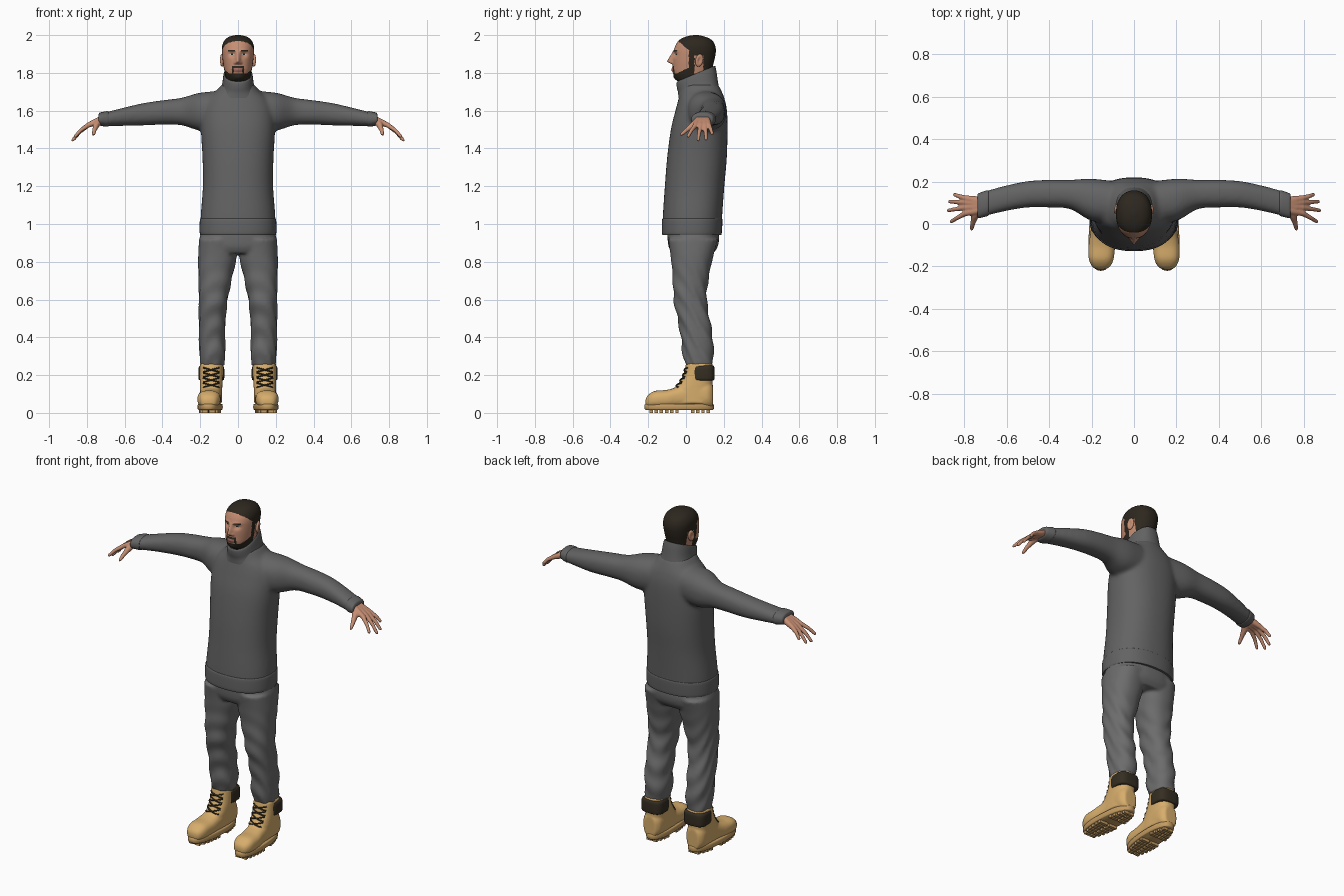
import bpy, bmesh, math
from mathutils import Matrix, Vector


def mat(name, r, g, b):
    m = bpy.data.materials.new(name)
    m.diffuse_color = (r, g, b, 1)
    return m


SKIN = mat("skin", 0.56, 0.27, 0.17)
HAIR = mat("dark_hair", 0.026, 0.02, 0.013)
LIP = mat("lips", 0.38, 0.15, 0.11)
EYE = mat("eye_white", 0.6, 0.55, 0.5)
KNIT = mat("grey_knit", 0.125, 0.125, 0.125)
CLOTH = mat("grey_cloth", 0.15, 0.15, 0.15)
TAN = mat("tan_leather", 0.68, 0.42, 0.15)
SOLE = mat("tan_rubber", 0.55, 0.33, 0.12)
DARK = mat("dark_brown", 0.035, 0.027, 0.016)


def loft(bm, rows, axis="z", sx=1, seg=48, steps=6, p=2.3):
    """Smooth loft through rows (t, u0, u1, v0, v1) along an axis, capped."""
    rings, n = [], len(rows)
    for i in range(n - 1):
        r = [Vector(rows[min(max(k, 0), n - 1)]) for k in (i - 1, i, i + 1, i + 2)]
        for s in range(steps + (i == n - 2)):
            f = s / steps
            t, u0, u1, v0, v1 = r[1] + 0.5 * f * (r[2] - r[0] + f * (
                2 * r[0] - 5 * r[1] + 4 * r[2] - r[3] + f * (3 * (r[1] - r[2]) + r[3] - r[0])))
            ring = []
            for k in range(seg):
                a = 2 * math.pi * k / seg
                c, d = math.cos(a), math.sin(a)
                u = (u0 + u1 + (u1 - u0) * math.copysign(abs(c) ** (2 / p), c)) / 2
                v = (v0 + v1 + (v1 - v0) * math.copysign(abs(d) ** (2 / p), d)) / 2
                x, y, z = {"z": (u, v, t), "x": (t, u, v), "y": (u, t, v)}[axis]
                ring.append(bm.verts.new((x * sx, y, z)))
            rings.append(ring)
    skin_rings(bm, rings)
    return [v for ring in rings for v in ring]


def skin_rings(bm, rings):
    seg = len(rings[0])
    for a, b in zip(rings, rings[1:]):
        for k in range(seg):
            j = (k + 1) % seg
            bm.faces.new((a[k], a[j], b[j], b[k]))
    bm.faces.new(rings[0])
    bm.faces.new(rings[-1])


def tube(bm, pts, radii, seg=10):
    pts, rings = [Vector(p) for p in pts], []
    for i, (c, r) in enumerate(zip(pts, radii)):
        d = pts[min(i + 1, len(pts) - 1)] - pts[max(i - 1, 0)]
        q = d.to_track_quat("Z", "Y")
        rings.append([bm.verts.new(c + q @ Vector((r * math.cos(2 * math.pi * k / seg),
                      r * math.sin(2 * math.pi * k / seg), 0))) for k in range(seg)])
    skin_rings(bm, rings)


def part(name, bm, mats, voxel=0, relax=0, mirror=False, angle=0.8):
    bmesh.ops.recalc_face_normals(bm, faces=bm.faces[:])
    me = bpy.data.meshes.new(name)
    bm.to_mesh(me)
    bm.free()
    ob = bpy.data.objects.new(name, me)
    bpy.context.collection.objects.link(ob)
    for m in mats:
        me.materials.append(m)
    bpy.ops.object.select_all(action="DESELECT")
    ob.select_set(True)
    bpy.context.view_layer.objects.active = ob
    bpy.ops.object.shade_smooth_by_angle(angle=angle)
    if mirror:
        ob.modifiers.new("mirror", "MIRROR").use_mirror_merge = False
    if voxel:
        m = ob.modifiers.new("fuse", "REMESH")
        m.mode, m.voxel_size, m.use_smooth_shade = "VOXEL", voxel, True
        s = ob.modifiers.new("relax", "SMOOTH")
        s.factor, s.iterations = 0.5, relax
    return ob


# Sweater: torso and sleeves fused
bm = bmesh.new()
loft(bm, [(z, -w, w, a, b) for z, w, a, b in (
    (0.945, 0.2, -0.124, 0.186), (1.05, 0.197, -0.122, 0.192), (1.2, 0.186, -0.112, 0.203),
    (1.35, 0.188, -0.1, 0.216), (1.5, 0.196, -0.08, 0.22), (1.6, 0.19, -0.056, 0.217),
    (1.66, 0.165, -0.04, 0.205), (1.7, 0.12, -0.03, 0.19), (1.74, 0.085, -0.025, 0.17))])
for s in (1, -1):
    loft(bm, [(0.08, 0.0, 0.2, 1.5, 1.705), (0.2, 0.015, 0.213, 1.495, 1.695),
              (0.3, 0.07, 0.208, 1.523, 1.668), (0.4, 0.078, 0.208, 1.526, 1.655),
              (0.5, 0.078, 0.202, 1.522, 1.64), (0.6, 0.062, 0.182, 1.52, 1.617),
              (0.7, 0.038, 0.155, 1.518, 1.592), (0.735, 0.03, 0.142, 1.525, 1.585)], "x", s)
part("sweater", bm, [KNIT], 0.01, 8)

bm = bmesh.new()
loft(bm, [(0.943, -0.2, 0.2, -0.125, 0.187), (0.96, -0.203, 0.203, -0.128, 0.19),
          (1.02, -0.202, 0.202, -0.127, 0.193), (1.03, -0.196, 0.196, -0.121, 0.189)], seg=64)
part("sweater_hem", bm, [KNIT])

bm = bmesh.new()
loft(bm, [(0.685, 0.04, 0.157, 1.519, 1.594), (0.695, 0.036, 0.158, 1.515, 1.597),
          (0.73, 0.028, 0.146, 1.521, 1.59), (0.738, 0.034, 0.138, 1.53, 1.582)], "x")
part("sleeve_cuff", bm, [KNIT], mirror=True)

# Turtleneck collar, tilted down to the front, with a rolled rim
bm = bmesh.new()
for v in loft(bm, [(1.67, -0.115, 0.115, -0.04, 0.185), (1.72, -0.088, 0.088, -0.042, 0.17),
                   (1.78, -0.078, 0.078, -0.05, 0.158), (1.795, -0.074, 0.074, -0.048, 0.154),
                   (1.792, -0.068, 0.068, -0.042, 0.148), (1.75, -0.066, 0.066, -0.035, 0.145)]):
    v.co.z += 0.42 * (v.co.y - 0.055) * min(1, (v.co.z - 1.66) / 0.1)
part("sweater_collar", bm, [KNIT], angle=1.2)

# Trousers: hips and legs fused, with soft folds
bm = bmesh.new()
loft(bm, [(z, -w, w, a, b) for z, w, a, b in (
    (1.0, 0.18, -0.1, 0.165), (0.93, 0.203, -0.098, 0.175),
    (0.88, 0.207, -0.092, 0.168), (0.845, 0.2, -0.075, 0.145))])
for s in (1, -1):
    for v in loft(bm, [(0.92, 0.005, 0.206, -0.095, 0.17), (0.82, 0.008, 0.211, -0.08, 0.142),
                       (0.7, 0.035, 0.208, -0.07, 0.118), (0.6, 0.055, 0.206, -0.065, 0.11),
                       (0.5, 0.066, 0.206, -0.045, 0.125), (0.4, 0.069, 0.206, -0.027, 0.142),
                       (0.3, 0.068, 0.202, -0.016, 0.146), (0.248, 0.075, 0.198, 0.0, 0.14)],
                  "z", s, steps=12):
        out = Vector((v.co.x - s * 0.13, v.co.y - 0.045, 0)).normalized()
        fold = math.sin(52 * v.co.z + 2.2 * math.atan2(out.y, out.x * s) + 6 * out.y)
        v.co += out * 0.004 * fold * min(1, max(0, 0.85 - v.co.z) * 5)
part("trousers", bm, [CLOTH], 0.009, 4)

# Hand: five tapered digits running back into the palm
bm = bmesh.new()
for yk, yt, xt, zt in ((0.05, 0.008, 0.866, 1.459), (0.077, 0.063, 0.88, 1.438),
                       (0.101, 0.106, 0.874, 1.443), (0.122, 0.14, 0.85, 1.473)):
    w, k, t = Vector((0.715, 0.088 + (yk - 0.088) * 0.55, 1.557)), Vector((0.795, yk, 1.522)), Vector((xt, yt, zt))
    mid = k.lerp(t, 0.5) + Vector((0.003, 0, 0.005))
    tube(bm, [w, w.lerp(k, 0.55), k, mid, t.lerp(mid, 0.15), t],
         [0.02, 0.018, 0.0135, 0.0105, 0.009, 0.005])
tube(bm, [(0.725, 0.07, 1.553), (0.75, 0.038, 1.525), (0.76, 0.002, 1.497), (0.765, -0.022, 1.476),
          (0.766, -0.03, 1.47)], [0.018, 0.018, 0.012, 0.0095, 0.005])
part("hand", bm, [SKIN], 0.0045, 4, mirror=True)

# Head: loft, sculpted features, then colour by region
bm = bmesh.new()
loft(bm, [(z, -w, w, a, b) for z, w, a, b in (
    (1.68, 0.058, 0.02, 0.13), (1.742, 0.056, -0.02, 0.13), (1.762, 0.06, -0.05, 0.13),
    (1.8, 0.07, -0.068, 0.135), (1.84, 0.077, -0.07, 0.143), (1.88, 0.082, -0.069, 0.153),
    (1.92, 0.085, -0.064, 0.158), (1.95, 0.082, -0.053, 0.152), (1.975, 0.069, -0.034, 0.135),
    (1.992, 0.046, 0.0, 0.1), (2.0, 0.012, 0.04, 0.065))], seg=160, steps=11, p=2.2)


def bump(x, z, cx, cz, rx, rz):
    return math.exp(-((x - cx) / rx) ** 2 - ((z - cz) / rz) ** 2)


for v in bm.verts:
    x, y, z = abs(v.co.x), v.co.y, v.co.z
    if y < 0.02:
        ramp = (1.92 - z) / 0.06 if z > 1.86 else (z - 1.843) / 0.017
        v.co.y -= 0.031 * max(0, ramp) * math.exp(-(x / 0.012) ** 2)
        v.co.y -= 0.008 * bump(x, z, 0.015, 1.853, 0.007, 0.008)
        v.co.y += 0.011 * bump(x, z, 0.032, 1.897, 0.017, 0.013)
        v.co.y -= 0.004 * bump(x, z, 0.028, 1.918, 0.025, 0.008)
        v.co.y -= 0.007 * bump(x, z, 0, 1.817, 0.022, 0.013)
        v.co.y -= 0.006 * bump(x, z, 0, 1.775, 0.024, 0.014)
for f in bm.faces:
    x, y, z = f.calc_center_median()
    x = abs(x)
    hair = (y < 0.015 and z > 1.968 - 0.9 * max(0, y + 0.04)
            or 0.015 <= y < 0.045 and z > 1.76
            or y >= 0.045 and (z > 1.893 or y > 0.092))
    beard = y < 0.045 and (1.735 < z < 1.798 + 0.5 * max(0, y + 0.045)
                           or x < 0.031 and 1.827 < z < 1.838 or 0.023 < x < 0.032 and z < 1.836)
    front = y < 0.01
    brow = front and 0.012 < x < 0.052 and abs(z - 1.917 + 5 * (x - 0.034) ** 2) < 0.0032
    eye = front and ((x - 0.032) / 0.012) ** 2 + ((z - 1.898) / 0.0045) ** 2 < 1
    if hair or beard or brow or (eye and abs(x - 0.032) < 0.005):
        f.material_index = 1
    elif eye:
        f.material_index = 3
    elif front and x < 0.022 and 1.803 < z < 1.824:
        f.material_index = 2
part("head", bm, [SKIN, HAIR, LIP, EYE], angle=1.3)

# Ear with a hollowed middle
bm = bmesh.new()
bmesh.ops.create_uvsphere(bm, u_segments=24, v_segments=16, radius=1)
for v in bm.verts:
    if v.co.x > 0:
        v.co.x -= 0.8 * math.exp(-(v.co.y ** 2 + v.co.z ** 2) / 0.25)
bm.transform(Matrix.Translation((0.084, 0.07, 1.866)) @ Matrix.Rotation(-0.2, 4, "X")
             @ Matrix.Rotation(0.3, 4, "Z") @ Matrix.Diagonal((0.012, 0.021, 0.034, 1)))
part("ear", bm, [SKIN], mirror=True, angle=1.5)

# Boot: foot and shaft fused
bm = bmesh.new()
loft(bm, [(-0.214, 0.14, 0.172, 0.045, 0.07), (-0.203, 0.115, 0.195, 0.03, 0.092),
          (-0.165, 0.096, 0.213, 0.025, 0.116), (-0.1, 0.09, 0.214, 0.025, 0.122),
          (-0.04, 0.089, 0.205, 0.025, 0.14), (0.03, 0.085, 0.2, 0.025, 0.17),
          (0.11, 0.085, 0.2, 0.025, 0.17), (0.142, 0.105, 0.18, 0.03, 0.15)], "y", p=2.5)
loft(bm, [(0.05, 0.085, 0.202, -0.08, 0.142), (0.12, 0.084, 0.202, -0.068, 0.142),
          (0.15, 0.082, 0.202, -0.045, 0.14), (0.2, 0.08, 0.202, -0.015, 0.142),
          (0.262, 0.079, 0.202, 0.0, 0.142)], p=2.5)
boot = part("boot", bm, [TAN], 0.006, 4, mirror=True)

bm = bmesh.new()
loft(bm, [(0.172, 0.08, 0.2, 0.035, 0.145), (0.182, 0.073, 0.209, 0.03, 0.151),
          (0.235, 0.073, 0.209, 0.03, 0.151), (0.25, 0.08, 0.2, 0.035, 0.145)], p=3.2)
part("boot_padded_cuff", bm, [DARK], mirror=True, angle=1.2)

# Sole slab with tread lugs, turned slightly outward at the toe
bm = bmesh.new()
loft(bm, [(0.016, 0.086, 0.208, -0.214, 0.143), (0.022, 0.082, 0.212, -0.22, 0.147),
          (0.042, 0.082, 0.212, -0.22, 0.147), (0.048, 0.086, 0.208, -0.214, 0.143)], steps=2, p=2.4)
for k in range(12):
    y = -0.185 + 0.0275 * k
    if k in (6, 7):
        continue
    hw = 0.062 * math.sqrt(1 - ((y + 0.036) / 0.185) ** 2)
    for s in (1, -1):
        bmesh.ops.create_cube(bm, size=1, matrix=Matrix.Translation((0.147 + s * hw * 0.52, y, 0.01))
                              @ Matrix.Diagonal((hw * 0.85, 0.018, 0.02, 1)))
for v in bm.verts:
    v.co.x -= 0.05 * (v.co.y + 0.03)
part("boot_sole", bm, [SOLE], mirror=True)

# Crossed laces laid on the boot front
dg = bpy.context.evaluated_depsgraph_get()
target = boot.evaluated_get(dg)
bm = bmesh.new()
for k in range(4):
    for s in (1, -1):
        pts = []
        for i in range(9):
            f = i / 4 - 1
            x, z = 0.142 + 0.042 * f * s, 0.147 + 0.027 * k + 0.011 * f
            hit, loc, _, _ = target.ray_cast((x, -1, z), (0, 1, 0))
            if hit:
                pts.append(loc + Vector((0, -0.002, 0)))
        if len(pts) > 1:
            tube(bm, pts, [0.0042] * len(pts), 8)
part("boot_laces", bm, [DARK], mirror=True)
